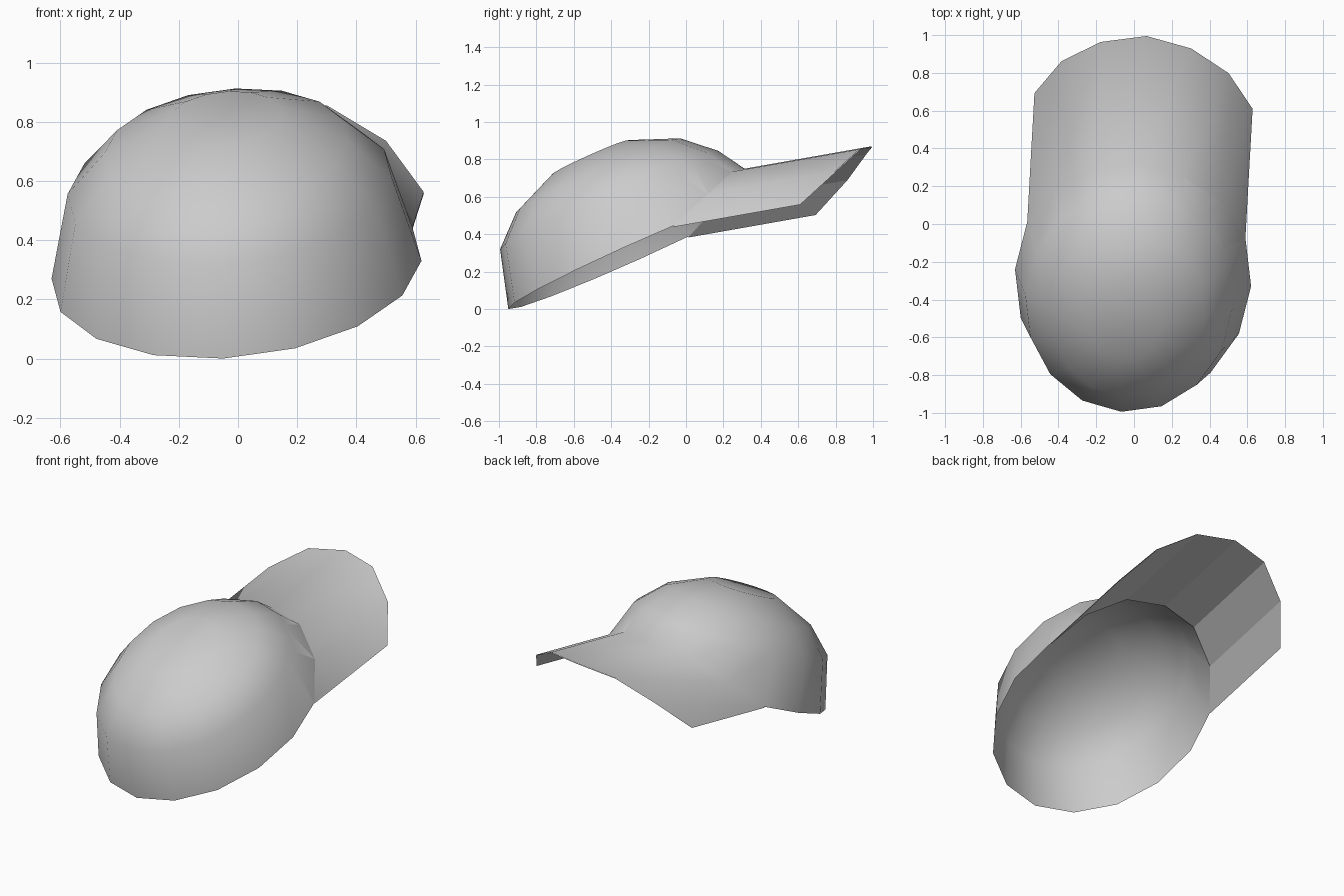
import bpy
import math
from mathutils import Vector

cube = bpy.data.objects.get("Cube")
if cube:
    bpy.data.objects.remove(cube, do_unlink=True)

grey = bpy.data.materials.new("light_grey_cloth")
grey.use_nodes = True
colour = (0.6, 0.6, 0.6, 1)
grey.diffuse_color = colour
grey.node_tree.nodes["Principled BSDF"].inputs["Base Color"].default_value = colour

# The tilted opening: centre, side axis, forward axis and crown direction
SIDES = 16
CENTRE = Vector((-0.005, -0.285, 0.30))
SIDE = Vector((0.625, -0.045, 0.03))
FORWARD = Vector((0.045, 0.665, 0.30))
UP = SIDE.cross(FORWARD).normalized()
REACH = Vector((0.038, 0.68, 0.12))

# Crown rings as (scale, height), and how far the front edge arches up
RINGS = [(1, 0), (0.877, 0.31), (0.66, 0.455), (0.31, 0.56)]
ARCH = [0, 0.09, 0.16, 0.165, 0.16, 0.09, 0]
FRONT = range(1, 1 + len(ARCH))


def ring(scale, height):
    points = []
    for i in range(SIDES):
        a = math.tau * i / SIDES
        points.append(CENTRE + scale * (math.cos(a) * SIDE + math.sin(a) * FORWARD) + height * UP)
    return points


def edge_ring():
    points = ring(*RINGS[0])
    for i, lift in zip(FRONT, ARCH):
        points[i] += lift * UP
    return points


def make(name, verts, faces, smooth):
    mesh = bpy.data.meshes.new(name)
    mesh.from_pydata([tuple(v) for v in verts], [], faces)
    mesh.materials.append(grey)
    for p in mesh.polygons:
        p.use_smooth = smooth
    mesh.update()
    obj = bpy.data.objects.new(name, mesh)
    bpy.context.collection.objects.link(obj)
    return obj


def dome(inset):
    verts = edge_ring()
    for scale, height in RINGS[1:]:
        verts += ring(scale * (1 - inset), height - inset)
    faces = []
    for r in range(len(RINGS) - 1):
        for i in range(SIDES):
            j = (i + 1) % SIDES
            a, b = r * SIDES, (r + 1) * SIDES
            faces.append((a + i, a + j, b + j, b + i))
    top = (len(RINGS) - 1) * SIDES
    faces.append(tuple(range(top, top + SIDES)))
    return verts, faces


# Crown and peak share one smooth outer surface
verts, faces = dome(0)
start = len(verts)
verts += [verts[i] + REACH for i in FRONT]
for k, i in enumerate(list(FRONT)[:-1]):
    faces.append((i + 1, i, start + k, start + k + 1))
make("crown_and_peak", verts, faces, True)

# Inner lining, facing inwards, with a flat top panel
verts, faces = dome(0.01)
lining = make("crown_lining", verts, [f[::-1] for f in faces], True)
lining.data.polygons[-1].use_smooth = False
lining.data.set_sharp_from_angle(angle=math.radians(60))

# Flat-faceted underside of the peak
inner = [edge_ring()[i] - 0.005 * UP for i in FRONT]
outer = [p + REACH for p in inner]
n = len(inner)
make("peak_underside", inner + outer,
     [(k, k + 1, n + k + 1, n + k) for k in range(n - 1)], False)
